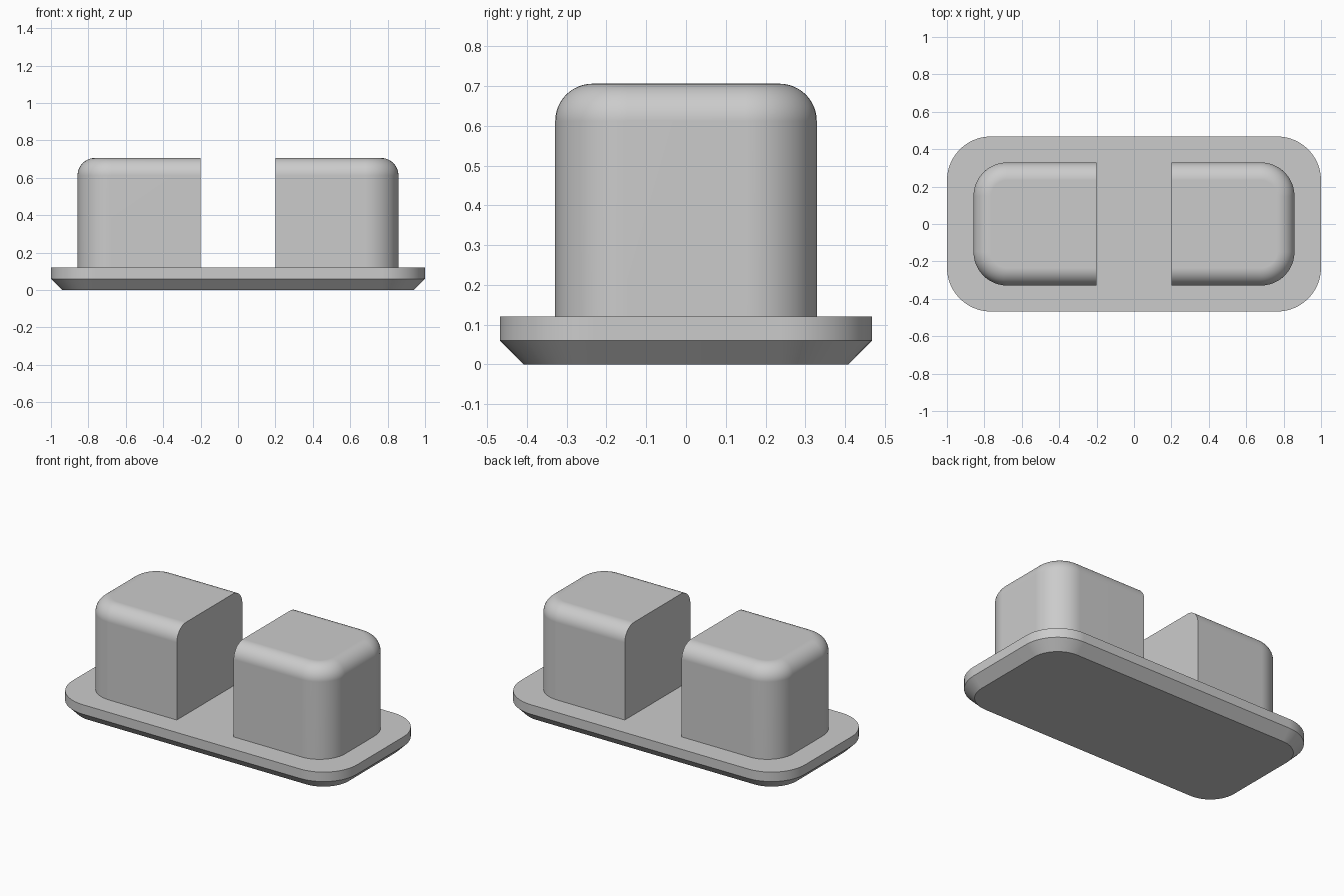
import bpy, bmesh
from math import sin, cos, pi, radians

cube = bpy.data.objects.get("Cube")
if cube:
    bpy.data.objects.remove(cube, do_unlink=True)

grey = bpy.data.materials.new("plain grey")
grey.use_nodes = True
COLOUR = (0.6, 0.6, 0.6, 1)
grey.diffuse_color = COLOUR
grey.node_tree.nodes["Principled BSDF"].inputs["Base Color"].default_value = COLOUR

STEPS = 12


def arc(cx, cy, r, start):
    """Quarter circle, counter-clockwise from the start angle."""
    angles = [start + pi / 2 * i / STEPS for i in range(STEPS + 1)]
    return [(cx + r * cos(a), cy + r * sin(a)) for a in angles]


def plate_outline(inset):
    """Rectangle with four rounded corners."""
    x, y, r = 1 - 0.235, 0.468 - 0.235, 0.235 - inset
    return (arc(x, y, r, 0) + arc(-x, y, r, pi / 2)
            + arc(-x, -y, r, pi) + arc(x, -y, r, 1.5 * pi))


def post_outline(inset, side):
    """Square inner end, two rounded outer corners."""
    x, y, r = 0.858 - 0.18, 0.329 - 0.18, 0.18 - inset
    half = 0.329 - inset
    pts = [(0.2, -half)] + arc(x, -y, r, 1.5 * pi) + arc(x, y, r, 0) + [(0.2, half)]
    return [(side * px, py) for px, py in pts]


def loft(name, levels, flat_end=False):
    """Skin stacked outlines; flat_end closes the open side with one flat face."""
    bm = bmesh.new()
    rings = [[bm.verts.new((x, y, z)) for x, y in pts] for pts, z in levels]
    n = len(rings[0])
    for low, high in zip(rings, rings[1:]):
        for i in range(n - 1 if flat_end else n):
            j = (i + 1) % n
            bm.faces.new((low[i], low[j], high[j], high[i]))
    if flat_end:
        bm.faces.new([r[0] for r in rings] + [r[-1] for r in reversed(rings)])
    bm.faces.new(rings[0])
    bm.faces.new(rings[-1])
    bmesh.ops.recalc_face_normals(bm, faces=bm.faces)
    mesh = bpy.data.meshes.new(name)
    bm.to_mesh(mesh)
    bm.free()
    mesh.materials.append(grey)
    obj = bpy.data.objects.new(name, mesh)
    bpy.context.collection.objects.link(obj)
    bpy.ops.object.select_all(action="DESELECT")
    obj.select_set(True)
    bpy.context.view_layer.objects.active = obj
    bpy.ops.object.shade_smooth_by_angle(angle=radians(30))
    # Keeps the large flat faces evenly shaded beside the fillets
    weighted = obj.modifiers.new("flat shading", "WEIGHTED_NORMAL")
    weighted.keep_sharp = True
    return obj


# Base plate with a chamfered underside
loft("base_plate", [(plate_outline(0.06), 0), (plate_outline(0), 0.06),
                    (plate_outline(0), 0.12)])

# Two posts with rounded tops, flat where they face each other
TOP, FILLET = 0.706, 0.094
for name, side in (("left_post", 1), ("right_post", -1)):
    levels = [(post_outline(0, side), 0.119)]
    for i in range(STEPS + 1):
        a = pi / 2 * i / STEPS
        levels.append((post_outline(FILLET * (1 - cos(a)), side),
                       TOP - FILLET * (1 - sin(a))))
    loft(name, levels, flat_end=True)
